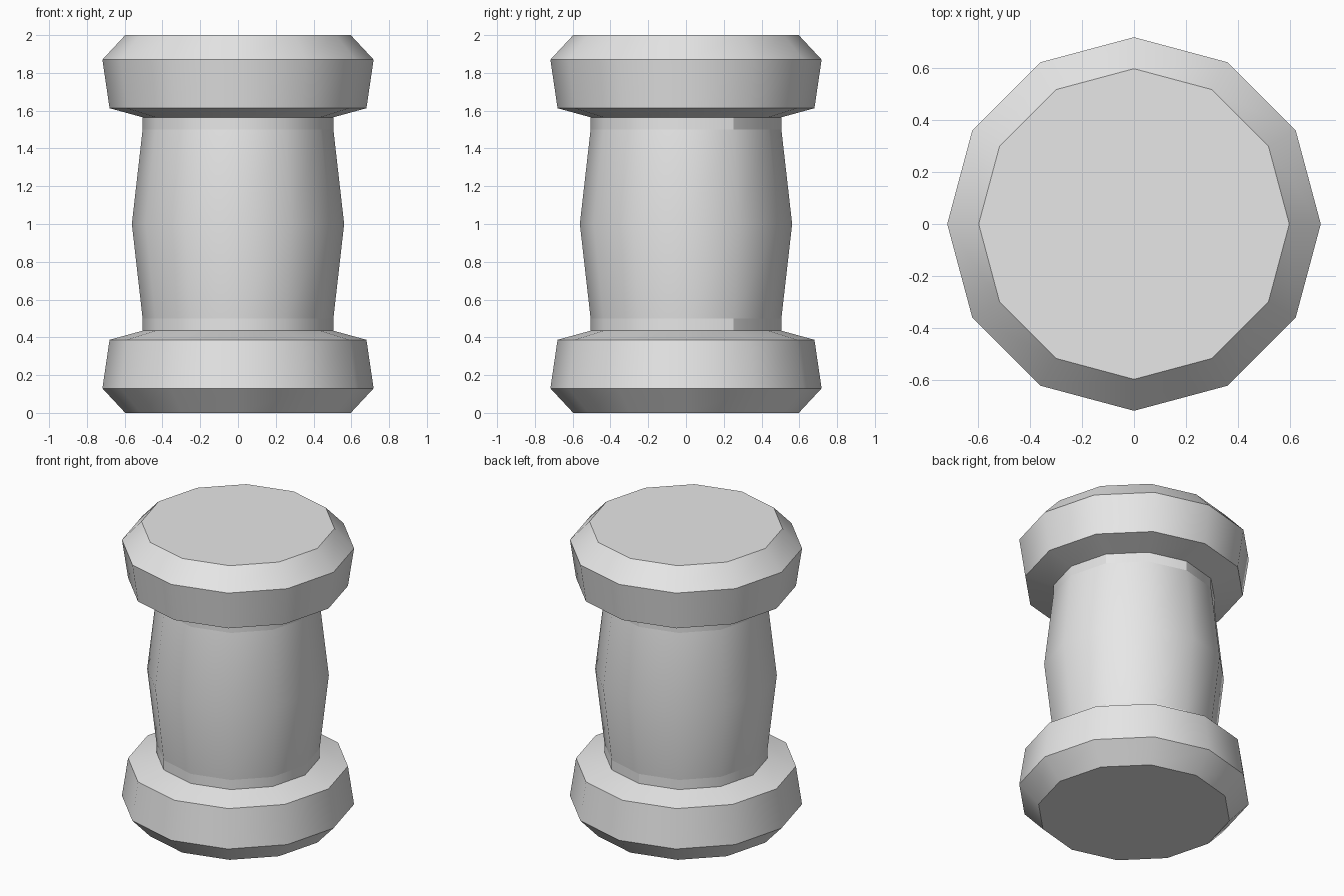
import bpy, bmesh, math

cube = bpy.data.objects.get("Cube")
if cube:
    bpy.data.objects.remove(cube, do_unlink=True)

SIDES = 12

grey = bpy.data.materials.new("plain_grey")
grey.use_nodes = True
colour = (0.8, 0.8, 0.8, 1)
grey.diffuse_color = colour
grey.node_tree.nodes["Principled BSDF"].inputs["Base Color"].default_value = colour

# Lower half of the turned profile (radius, height), mirrored for the upper half
lower = [(0.597, 0), (0.718, 0.13), (0.68, 0.387), (0.505, 0.435), (0.505, 0.5)]
profile = lower + [(0.562, 1)] + [(r, 2 - z) for r, z in reversed(lower)]

bm = bmesh.new()
rings = []
for r, z in profile:
    angles = [math.tau * i / SIDES for i in range(SIDES)]
    rings.append([bm.verts.new((r * math.cos(a), r * math.sin(a), z)) for a in angles])

# Side bands and flat ends
for a, b in zip(rings, rings[1:]):
    for i in range(SIDES):
        j = (i + 1) % SIDES
        bm.faces.new((a[i], a[j], b[j], b[i]))
bm.faces.new(list(reversed(rings[0])))
bm.faces.new(rings[-1])

# Crisp line between each neck and the bulging body
for ring in (rings[4], rings[6]):
    for i in range(SIDES):
        bm.edges.get((ring[i], ring[(i + 1) % SIDES])).smooth = False

# Crisp seams on the necks
for a, b in ((3, 4), (6, 7)):
    for i in (1, 3):
        bm.edges.get((rings[a][i], rings[b][i])).smooth = False

mesh = bpy.data.meshes.new("turned_spool")
bm.to_mesh(mesh)
bm.free()
mesh.materials.append(grey)
spool = bpy.data.objects.new("turned_spool", mesh)
bpy.context.collection.objects.link(spool)

bpy.ops.object.select_all(action='DESELECT')
spool.select_set(True)
bpy.context.view_layer.objects.active = spool
bpy.ops.object.shade_smooth_by_angle(angle=math.radians(35), keep_sharp_edges=True)
